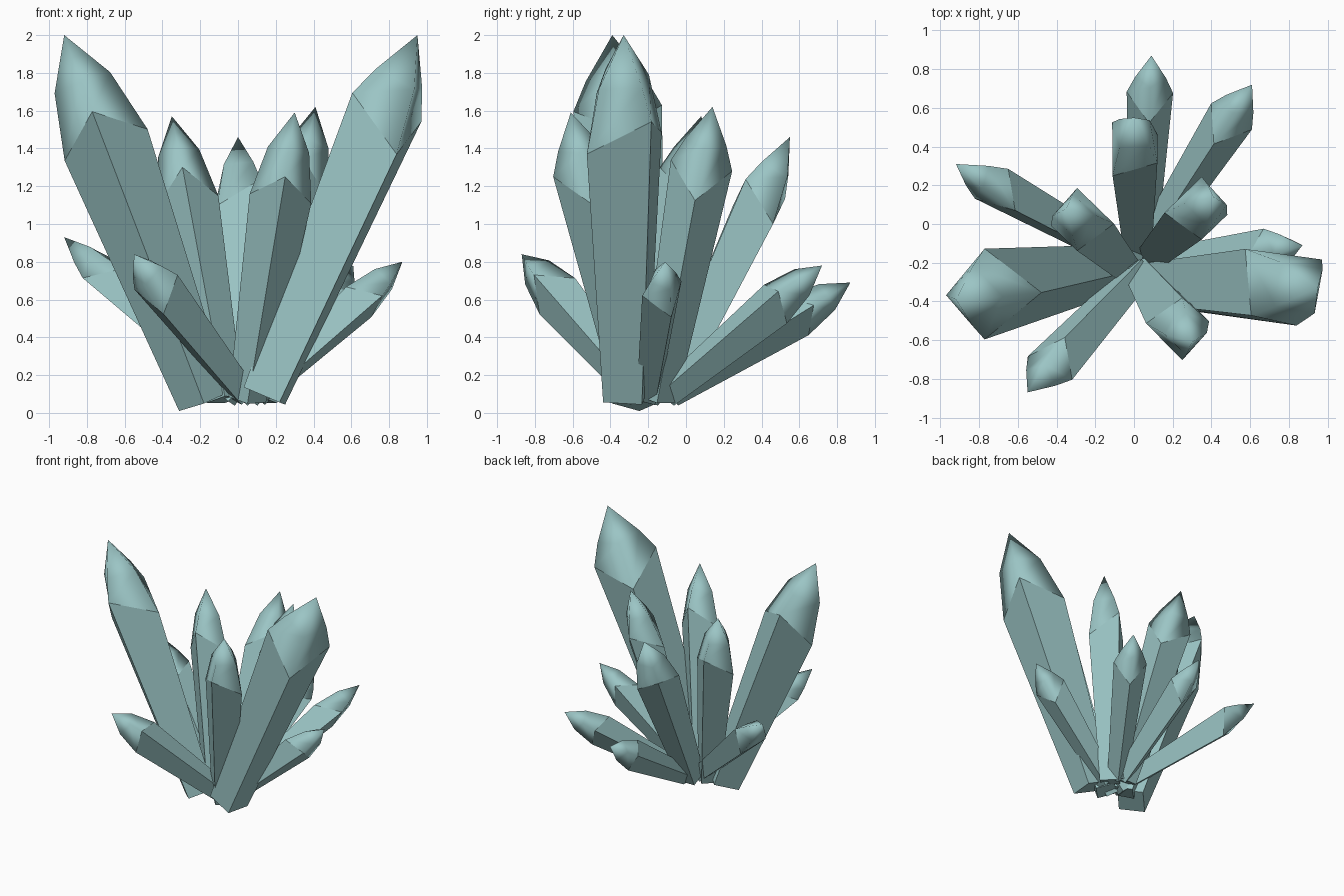
import bpy, bmesh, math
from mathutils import Vector

if "Cube" in bpy.data.objects:
    bpy.data.objects.remove(bpy.data.objects["Cube"])

mat = bpy.data.materials.new("pale_teal_crystal")
mat.diffuse_color = (0.33, 0.56, 0.56, 1)
mat.use_nodes = True
mat.node_tree.nodes["Principled BSDF"].inputs["Base Color"].default_value = mat.diffuse_color


def crystal(name, base, tip, radius, roll):
    """Four-sided tapered shaft with a zigzag shoulder and a smooth pointed head."""
    base, tip = Vector(base), Vector(tip)
    axis = tip - base
    a = axis.normalized()
    u = Vector((1, 0, 0))
    u = (u - a * u.dot(a)).normalized()
    v = a.cross(u)
    bm = bmesh.new()

    def ring(levels, r):
        out = []
        for i in range(4):
            t = math.radians(roll + 90 * i)
            side = u * math.cos(t) + v * math.sin(t)
            out.append(bm.verts.new(base + axis * levels[i % 2] + side * r))
        return out

    foot = ring((0, 0), radius * 0.6)
    shoulder = ring((0.80, 0.70), radius)
    mid = ring((0.88, 0.87), radius * 0.67)
    top = bm.verts.new(tip)
    bm.faces.new(foot[::-1])
    for i in range(4):
        j = (i + 1) % 4
        bm.faces.new((foot[i], foot[j], shoulder[j], shoulder[i]))
        # head faces are smooth, the shaft stays flat
        bm.faces.new((shoulder[i], shoulder[j], mid[j], mid[i])).smooth = True
        bm.faces.new((mid[i], mid[j], top)).smooth = True
    bmesh.ops.recalc_face_normals(bm, faces=bm.faces)
    me = bpy.data.meshes.new(name)
    bm.to_mesh(me)
    bm.free()
    me.materials.append(mat)
    ob = bpy.data.objects.new(name, me)
    bpy.context.collection.objects.link(ob)


# name, base centre, tip, shoulder radius, roll in degrees
CRYSTALS = [
    # two large crystals
    ("large_left_crystal", (-0.18, -0.25, 0.06), (-0.92, -0.39, 2.0), 0.235, 90),
    ("large_right_crystal", (0.14, -0.32, 0.09), (0.95, -0.33, 2.0), 0.245, 36),
    # upright medium crystals
    ("medium_left_crystal", (-0.07, -0.20, 0.07), (-0.35, 0.08, 1.57), 0.165, 90),
    ("medium_front_crystal", (0.05, -0.27, 0.07), (0.30, -0.61, 1.59), 0.165, 90),
    ("medium_right_crystal", (0.11, -0.15, 0.07), (0.41, 0.14, 1.62), 0.165, 90),
    ("medium_back_crystal", (0.02, -0.10, 0.09), (0.0, 0.55, 1.46), 0.165, 135),
    # low leaning crystals
    ("small_left_crystal", (0.0, -0.20, 0.09), (-0.92, 0.31, 0.93), 0.125, 19),
    ("small_front_crystal", (0.03, -0.24, 0.10), (-0.55, -0.87, 0.84), 0.135, -9),
    ("small_right_crystal", (0.10, -0.20, 0.09), (0.87, -0.11, 0.80), 0.12, 125),
    ("small_back_right_crystal", (0.08, -0.10, 0.10), (0.61, 0.72, 0.78), 0.125, -20),
    ("small_back_crystal", (0.05, -0.08, 0.10), (0.09, 0.87, 0.69), 0.12, 0),
]
for c in CRYSTALS:
    crystal(*c)
